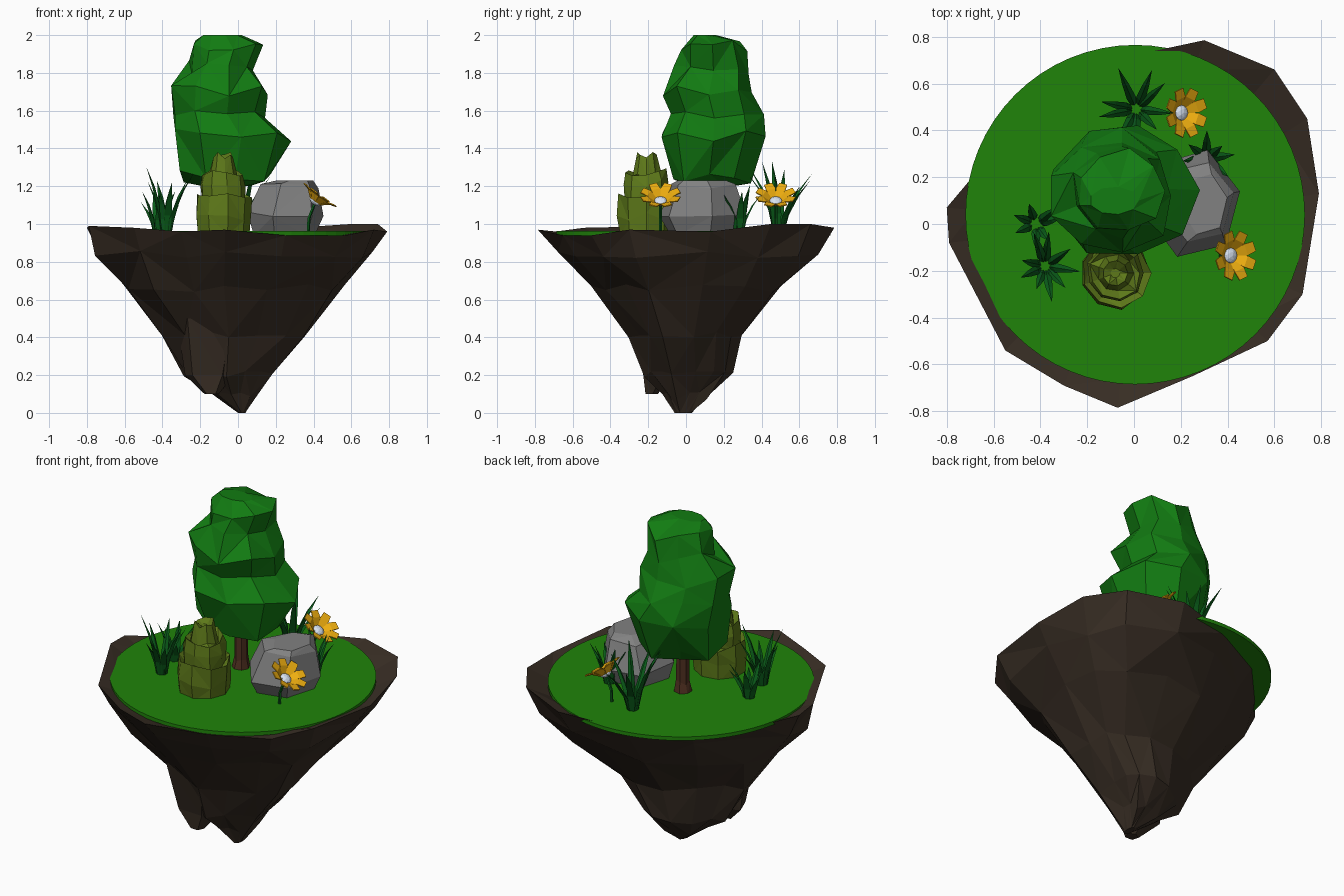
import bpy, bmesh, math, random
from mathutils import Vector, Matrix

if "Cube" in bpy.data.objects:
    bpy.data.objects.remove(bpy.data.objects["Cube"])


def material(name, r, g, b):
    m = bpy.data.materials.new(name)
    m.diffuse_color = (r, g, b, 1)
    m.use_nodes = True
    m.node_tree.nodes["Principled BSDF"].inputs["Base Color"].default_value = m.diffuse_color
    return m


EARTH = material("earth", 0.04, 0.027, 0.018)
TURF = material("turf", 0.014, 0.23, 0.003)
LEAF = material("leaf", 0.006, 0.2, 0.006)
BARK = material("bark", 0.08, 0.03, 0.015)
OLIVE = material("olive", 0.11, 0.19, 0.01)
BLADE = material("blade", 0.003, 0.11, 0.01)
YELLOW = material("yellow", 0.85, 0.42, 0.005)
PALE = material("pale", 0.7, 0.78, 0.9)
STONE = material("stone", 0.22, 0.22, 0.22)


def finish(name, bm, mat=None, closed=True):
    if closed:
        bmesh.ops.recalc_face_normals(bm, faces=bm.faces)
    me = bpy.data.meshes.new(name)
    bm.to_mesh(me)
    bm.free()
    ob = bpy.data.objects.new(name, me)
    bpy.context.collection.objects.link(ob)
    if mat:
        me.materials.append(mat)
    return ob


def ngon(n, phase=0.0):
    return [(math.cos(2 * math.pi * (i + phase) / n), math.sin(2 * math.pi * (i + phase) / n))
            for i in range(n)]


def loft(name, shape, levels, jitter, seed, mat=None, rim=None):
    """Skin of a unit outline fitted to (z, x0, x1, y0, y1) boxes; rim gives ring 1 its heights."""
    rnd = random.Random(seed)
    bm = bmesh.new()
    n = len(shape)
    rings = []
    for k, (z, x0, x1, y0, y1) in enumerate(levels):
        j = 0 if (k in (0, len(levels) - 1) or (rim and k == 1)) else jitter
        ring = []
        for i, (u, v) in enumerate(shape):
            s = 1 + rnd.uniform(-j, j * 0.5)
            zz = rim[i] if rim and k == 1 else z + rnd.uniform(-j, j) * 0.3
            ring.append(bm.verts.new(((x0 + x1) / 2 + u * s * (x1 - x0) / 2,
                                      (y0 + y1) / 2 + v * s * (y1 - y0) / 2, zz)))
        rings.append(ring)
    for k in range(len(rings) - 1):
        lo, hi = rings[k], rings[k + 1]
        for i in range(n):
            a, b, c, d = lo[i], lo[(i + 1) % n], hi[(i + 1) % n], hi[i]
            for tri in ((a, b, c), (a, c, d)) if (i + k) % 2 else ((a, b, d), (b, c, d)):
                bm.faces.new(tri)
    bm.faces.new(rings[0])
    bm.faces.new(rings[-1])
    return finish(name, bm, mat)


# Floating earth: irregular rim shrinking to a point
RIM = [(.79, .13, .96), (.74, .45, 1.0), (.6, .66, 1.0), (.3, .785, .98), (-.05, .71, .95),
       (-.4, .52, .94), (-.64, .26, .94), (-.8, .07, .98), (-.79, -.08, .99), (-.55, -.54, .98),
       (-.3, -.69, .96), (-.07, -.785, .97), (.25, -.65, .94), (.57, -.5, .94), (.72, -.3, .97)]
loft("island_earth", [(x / .8, y / .785) for x, y, z in RIM],
     [(.93, -.68, .68, -.66, .66), (.97, -.8, .8, -.785, .785), (.84, -.76, .75, -.71, .71),
      (.66, -.62, .57, -.53, .53), (.42, -.41, .38, -.31, .3), (.2, -.28, .2, -.22, .25),
      (.09, -.15, .1, -.13, .13), (0, 0, .04, -.06, .03)],
     .07, 4, EARTH, [z for x, y, z in RIM])
# Second, blunter point towards the front left
loft("earth_lobe", ngon(5, .2), [(.5, -.34, .06, -.34, 0), (.2, -.29, -.02, -.24, -.06),
                                 (.1, -.18, -.1, -.22, -.15)], 0, 2, EARTH)

# Turf disc
loft("turf_disc", ngon(64), [(.94, -.72, .73, -.685, .765), (.962, -.72, .73, -.685, .765)], 0, 1, TURF)

# Tree
loft("tree_trunk", ngon(7), [(.94, -.13, -.02, .08, .19), (1.02, -.11, -.035, .095, .175),
                             (1.3, -.11, -.04, .1, .17)], .05, 3, BARK)
loft("tree_foliage", ngon(9),
     [(1.2, -.19, .06, .02, .25), (1.25, -.31, .2, -.09, .34), (1.47, -.35, .28, -.15, .44),
      (1.58, -.37, .17, -.11, .41), (1.7, -.38, .19, -.14, .38), (1.83, -.26, .1, -.06, .35),
      (1.94, -.25, .14, -.04, .32), (2.0, -.19, .02, .04, .16)], .12, 12, LEAF)

# Boulder
loft("boulder", ngon(6, .2), [(.94, .08, .41, -.09, .27), (1.05, .04, .46, -.15, .33),
                              (1.2, .12, .43, -.09, .28), (1.23, .2, .4, -.05, .22)], .05, 5, STONE)

# Tiered olive shrub
loft("tiered_shrub", ngon(9),
     [(z, -.08 - r, -.08 + r, -.21 - r, -.21 + r) for z, r in
      ((.94, .14), (1.04, .155), (1.14, .15), (1.13, .122), (1.21, .125), (1.28, .112),
       (1.26, .078), (1.37, .055), (1.34, .02))], .08, 8, OLIVE)


# Grass tufts: folded, tapering blades bending outward
def tuft(name, x, y, count, reach, height, seed):
    rnd = random.Random(seed)
    bm = bmesh.new()
    for i in range(count):
        a = 2 * math.pi * (i + rnd.uniform(-.3, .3)) / count
        out, side = Vector((math.cos(a), math.sin(a), 0)), Vector((-math.sin(a), math.cos(a), 0))
        r, h = reach * rnd.uniform(.6, 1.05), height * rnd.uniform(.6, 1)
        rows = []
        for t, w in ((0, .014), (.35, .02), (.7, .014)):
            p = Vector((x, y, .95)) + out * (.025 + r * t ** 1.7) + Vector((0, 0, h * t))
            rows.append([bm.verts.new(q) for q in (p - side * w, p - out * w * .6, p + side * w)])
        tip = bm.verts.new(Vector((x, y, .95 + h)) + out * (.025 + r))
        for lo, hi in zip(rows, rows[1:]):
            for j in (0, 1, 2):
                k = (j + 1) % 3
                bm.faces.new((lo[j], lo[k], hi[k], hi[j]))
        for j in (0, 1, 2):
            bm.faces.new((rows[-1][j], rows[-1][(j + 1) % 3], tip))
    finish(name, bm, BLADE)


tuft("grass_tuft_front", -.38, -.18, 9, .13, .36, 1)
tuft("grass_tuft_left", -.42, 0, 7, .09, .25, 2)
tuft("grass_tuft_back", .01, .49, 9, .16, .4, 3)
tuft("grass_tuft_right", .31, .28, 8, .1, .28, 6)


# Flowers: cupped petals round a pale eye, tilted toward +x
def flower(name, x, y, z):
    frame = Matrix.Translation((x, y, z)) @ Matrix.Rotation(math.radians(36), 4, 'Y')
    bm = bmesh.new()
    for i in range(8):
        turn = frame @ Matrix.Rotation(2 * math.pi * (i + .5) / 8, 4, 'Z')
        rows = [[bm.verts.new(turn @ Vector((d, s * w, h))) for s in (-1, 1)]
                for d, w, h in ((.025, .012, 0), (.065, .026, .035), (.105, .022, .045))]
        for lo, hi in zip(rows, rows[1:]):
            bm.faces.new((lo[0], hi[0], hi[1], lo[1]))
    ob = finish(name + "_petals", bm, YELLOW, False)
    ob.modifiers.new("thickness", 'SOLIDIFY').thickness = .006
    bm = bmesh.new()
    bmesh.ops.create_icosphere(bm, subdivisions=2, radius=.035,
                               matrix=frame @ Matrix.Diagonal((1, 1, .6, 1)))
    finish(name + "_eye", bm, PALE)
    loft(name + "_stem", ngon(5), [(h, x + o - .009, x + o + .009, y - .009, y + .009)
                                   for h, o in ((.94, -.04), (1.03, -.035), (z, 0))], 0, 1, BLADE)


flower("front_flower", .41, -.135, 1.12)
flower("back_flower", .2, .475, 1.12)
